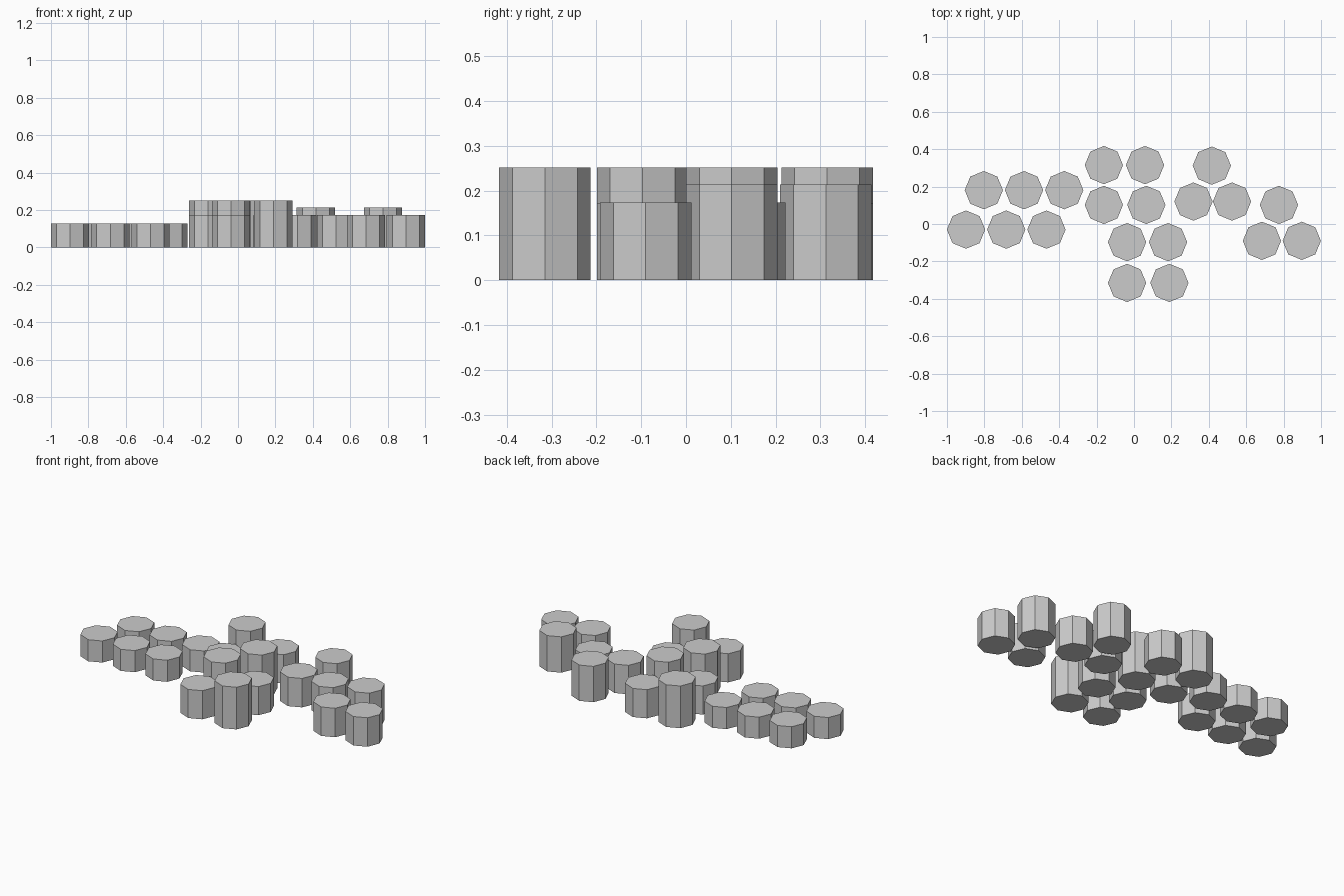
import bpy, bmesh
from mathutils import Matrix
from math import pi

if "Cube" in bpy.data.objects:
    bpy.data.objects.remove(bpy.data.objects["Cube"])

R = 0.1022  # octagon radius, corners on the axes


def stack(name, x, y, levels):
    """Octagonal prisms stacked on the ground; levels are their top heights."""
    bm = bmesh.new()
    low = 0.0
    for top in levels:
        place = Matrix.Translation((x, y, (low + top) / 2))
        bmesh.ops.create_cone(bm, cap_ends=True, segments=8, radius1=R, radius2=R,
                              depth=top - low, matrix=place)
        low = top
    me = bpy.data.meshes.new(name)
    bm.to_mesh(me)
    bm.free()
    bpy.context.collection.objects.link(bpy.data.objects.new(name, me))


# two rows of three single blocks
for row, (x0, y) in enumerate([(-0.803, 0.181), (-0.898, -0.03)]):
    for i in range(3):
        stack(f"row_{row}_block_{i}", x0 + 0.215 * i, y, [0.129])

# two clusters of four, tall and short stacks alternating on the diagonals
SHORT4, TALL4 = [0.087, 0.171], [0.087, 0.252]
squares = [
    [(-0.161, 0.315, TALL4), (0.059, 0.315, SHORT4),
     (-0.161, 0.102, SHORT4), (0.066, 0.102, TALL4)],
    [(-0.037, -0.097, TALL4), (0.182, -0.097, SHORT4),
     (-0.037, -0.315, SHORT4), (0.189, -0.315, TALL4)],
]
for s, cluster in enumerate(squares):
    for i, (x, y, levels) in enumerate(cluster):
        stack(f"square_{s}_stack_{i}", x, y, levels)

# two clusters of three, the rear stack taller
SHORT3, TALL3 = [0.043, 0.13, 0.173], [0.043, 0.13, 0.214]
for t, (x, y) in enumerate([(0.416, 0.312), (0.775, 0.102)]):
    stack(f"triangle_{t}_rear_stack", x, y, TALL3)
    stack(f"triangle_{t}_left_stack", x - 0.091 - 0.007 * (1 - t), y - 0.192, SHORT3)
    stack(f"triangle_{t}_right_stack", x + 0.122 - 0.014 * (1 - t), y - 0.192, SHORT3)
